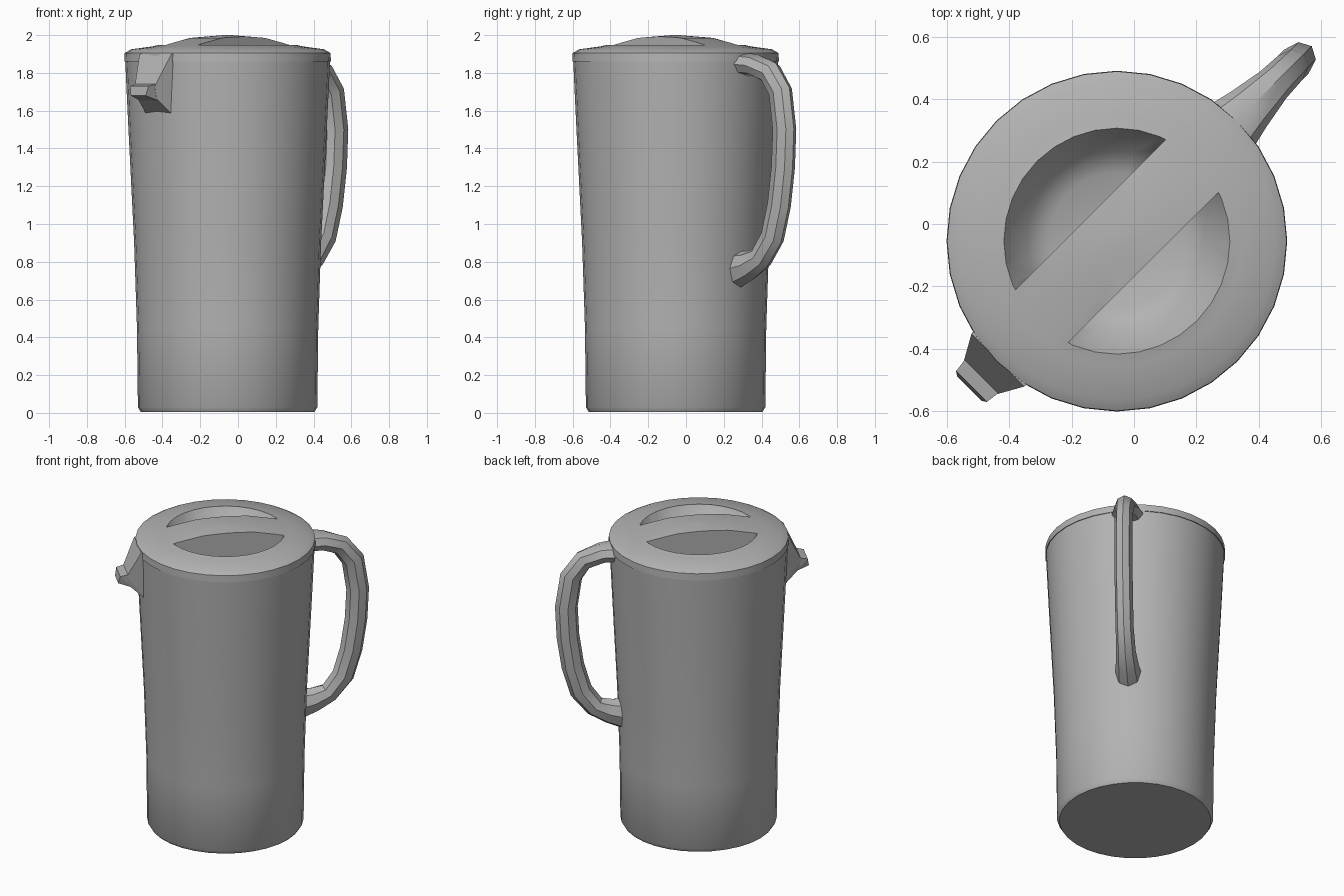
import bpy
import bmesh
import math
from mathutils import Matrix, Vector

cube = bpy.data.objects.get("Cube")
if cube:
    bpy.data.objects.remove(cube, do_unlink=True)

grey = bpy.data.materials.new("plain grey")
grey.use_nodes = True
colour = (0.45, 0.45, 0.45, 1)
grey.diffuse_color = colour
grey.node_tree.nodes["Principled BSDF"].inputs["Base Color"].default_value = colour

# Parts are built with the handle along +x, then turned onto the diagonal
PLACE = Matrix.Translation((-0.055, -0.055, 0)) @ Matrix.Rotation(math.pi / 4, 4, "Z")
SIDES = 32


def finish(name, bm):
    bmesh.ops.recalc_face_normals(bm, faces=bm.faces[:])
    bm.transform(PLACE)
    mesh = bpy.data.meshes.new(name)
    bm.to_mesh(mesh)
    bm.free()
    mesh.materials.append(grey)
    obj = bpy.data.objects.new(name, mesh)
    bpy.context.collection.objects.link(obj)
    return obj


def smooth(obj, angle):
    bpy.ops.object.select_all(action="DESELECT")
    obj.select_set(True)
    bpy.context.view_layer.objects.active = obj
    bpy.ops.object.shade_smooth_by_angle(angle=math.radians(angle))


def skin(rings, cap_start=True, cap_end=True):
    """Join rings of points with quads and close the ends."""
    bm = bmesh.new()
    loops = [[bm.verts.new(p) for p in ring] for ring in rings]
    for a, b in zip(loops, loops[1:]):
        for i in range(len(a)):
            j = (i + 1) % len(a)
            bm.faces.new((a[i], a[j], b[j], b[i]))
    if cap_start:
        bm.faces.new(loops[0][::-1])
    if cap_end:
        bm.faces.new(loops[-1])
    return bm


def lathe(profile, **caps):
    turns = [2 * math.pi * i / SIDES for i in range(SIDES)]
    return skin([[(r * math.cos(t), r * math.sin(t), z) for t in turns]
                 for r, z in profile], **caps)


def hull(points):
    """Convex block from points mirrored across y."""
    bm = bmesh.new()
    for x, y, z in points:
        for side in (-1, 1):
            bm.verts.new((x, side * y, z))
    bmesh.ops.convex_hull(bm, input=bm.verts[:])
    return bm


# Tapered jug body, open under the lid
body = finish("jug_body", lathe(
    [(0.46, 0.005), (0.475, 0.03), (0.48, 0.45), (0.495, 0.9),
     (0.525, 1.5), (0.543, 1.88)], cap_end=False))
smooth(body, 35)

# Domed lid with a plug reaching down into the body
lid = finish("lid", lathe(
    [(0.5, 1.7), (0.515, 1.86), (0.547, 1.86), (0.545, 1.905), (0.51, 1.925),
     (0.4, 1.94), (0.2, 1.985), (0.02, 2.0)]))

# Two D-shaped hollows leave a grip bar across the lid
for side in (-1, 1):
    bm = lathe([(0.22, 1.79), (0.29, 1.83), (0.37, 1.96), (0.38, 2.1)])
    cut = bmesh.ops.bisect_plane(
        bm, geom=bm.verts[:] + bm.edges[:] + bm.faces[:],
        plane_co=(0, side * 0.12, 0), plane_no=(0, -side, 0), clear_outer=True)
    rim = [e for e in cut["geom_cut"] if isinstance(e, bmesh.types.BMEdge)]
    bmesh.ops.contextual_create(bm, geom=rim)
    cutter = finish("hollow_cutter", bm)
    cutter.hide_render = True
    mod = lid.modifiers.new("hollow", "BOOLEAN")
    mod.operation = "DIFFERENCE"
    mod.solver = "EXACT"
    mod.object = cutter
    bpy.context.view_layer.objects.active = lid
    bpy.ops.object.modifier_apply(modifier=mod.name)
    bpy.data.objects.remove(cutter, do_unlink=True)
smooth(lid, 30)

# Loop handle: reach, height, half width, half thickness
path = [(0.47, 1.85, 0.11, 0.06), (0.6, 1.84, 0.08, 0.06), (0.71, 1.8, 0.06, 0.065),
        (0.785, 1.7, 0.055, 0.07), (0.815, 1.5, 0.055, 0.07), (0.805, 1.3, 0.055, 0.07),
        (0.775, 1.1, 0.055, 0.07), (0.725, 0.93, 0.055, 0.07),
        (0.64, 0.82, 0.06, 0.065), (0.55, 0.78, 0.07, 0.08), (0.46, 0.76, 0.08, 0.1)]
rings = []
for i, (x, z, width, thick) in enumerate(path):
    before, after = path[max(i - 1, 0)], path[min(i + 1, len(path) - 1)]
    out = Vector((before[1] - after[1], 0, after[0] - before[0])).normalized()
    rings.append([Vector((x, 0, z)) + out * thick * math.cos(t)
                  + Vector((0, width * math.sin(t), 0))
                  for t in (k * math.pi / 4 for k in range(8))])
smooth(finish("handle", skin(rings)), 35)

# Pouring lip opposite the handle, with a small blunt tip
finish("spout", hull([(-0.44, 0.14, 1.915), (-0.54, 0.12, 1.9), (-0.62, 0.075, 1.73),
                      (-0.6, 0.07, 1.66), (-0.5, 0.1, 1.57)]))
finish("spout_tip", hull([(-0.58, 0.08, 1.75), (-0.66, 0.07, 1.73),
                          (-0.67, 0.055, 1.68), (-0.58, 0.07, 1.65)]))
